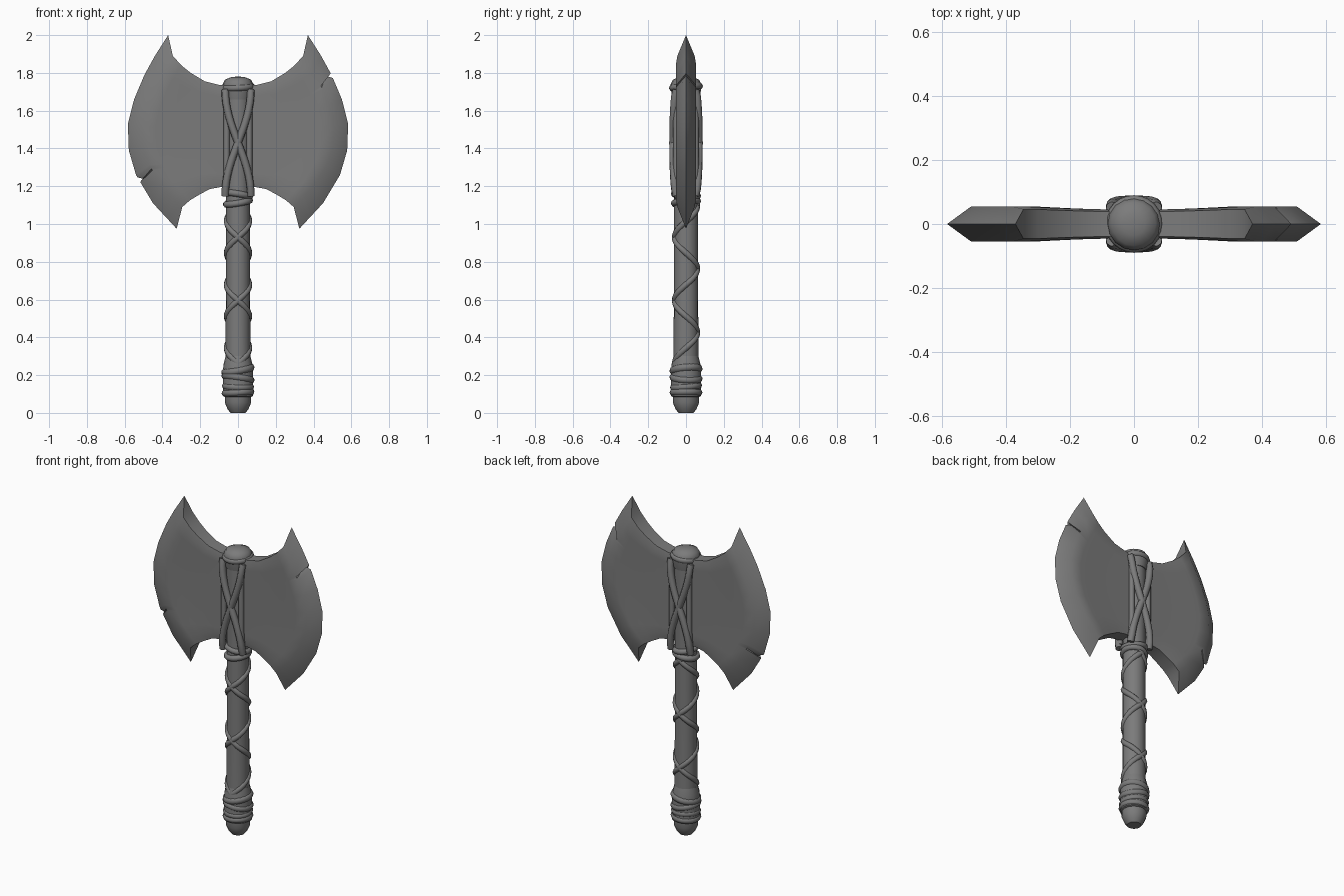
import bpy, bmesh, math
from mathutils import Vector

cube = bpy.data.objects.get("Cube")
if cube:
    bpy.data.objects.remove(cube, do_unlink=True)

GREY = (0.2, 0.2, 0.2, 1)
mat = bpy.data.materials.new("dark_grey")
mat.use_nodes = True
mat.diffuse_color = GREY
bsdf = mat.node_tree.nodes["Principled BSDF"]
bsdf.inputs["Base Color"].default_value = GREY
bsdf.inputs["Roughness"].default_value = 0.7


def finish(obj, angle=40):
    obj.data.materials.clear()
    obj.data.materials.append(mat)
    bpy.ops.object.select_all(action='DESELECT')
    obj.select_set(True)
    bpy.context.view_layer.objects.active = obj
    if obj.type == 'CURVE':
        bpy.ops.object.convert(target='MESH')
    bpy.ops.object.shade_smooth_by_angle(angle=math.radians(angle))
    return bpy.context.object


def mesh_object(name, bm, angle=40):
    bmesh.ops.remove_doubles(bm, verts=bm.verts, dist=0.0005)
    bmesh.ops.recalc_face_normals(bm, faces=bm.faces)
    me = bpy.data.meshes.new(name)
    bm.to_mesh(me)
    bm.free()
    obj = bpy.data.objects.new(name, me)
    bpy.context.collection.objects.link(obj)
    return finish(obj, angle)


def lathe(name, profile, sides=16):
    bm = bmesh.new()
    rings = [[bm.verts.new((r * math.cos(2 * math.pi * i / sides),
                            r * math.sin(2 * math.pi * i / sides), z))
              for i in range(sides)] for r, z in profile]
    for a, b in zip(rings, rings[1:]):
        for i in range(sides):
            j = (i + 1) % sides
            bm.faces.new((a[i], a[j], b[j], b[i]))
    bm.faces.new(rings[0])
    bm.faces.new(rings[-1])
    return mesh_object(name, bm)


def strap(name, points, width=0.018, closed=False):
    cu = bpy.data.curves.new(name, 'CURVE')
    cu.dimensions = '3D'
    cu.bevel_depth = width
    cu.bevel_resolution = 2
    cu.use_fill_caps = True
    sp = cu.splines.new('POLY')
    sp.points.add(len(points) - 1)
    for p, co in zip(sp.points, points):
        p.co = (*co, 1)
    sp.use_cyclic_u = closed
    obj = bpy.data.objects.new(name, cu)
    bpy.context.collection.objects.link(obj)
    return finish(obj, 60)


def ring(name, z, radius, width, tilt=0.0, turn=0.0):
    pts = []
    for i in range(24):
        a = 2 * math.pi * i / 24
        pts.append((radius * math.cos(a), radius * math.sin(a),
                    z + tilt * math.cos(a - turn)))
    return strap(name, pts, width, True)


def interp(nodes, t):
    for (t0, p0), (t1, p1) in zip(nodes, nodes[1:]):
        if t <= t1 + 1e-9:
            return p0.lerp(p1, (t - t0) / (t1 - t0))
    return nodes[-1][1]


# Blade outline: upper edge, lower edge and cutting edge
US = [0, 0.2, 0.4, 0.55, 0.68, 0.8, 1]
THICK = [0.045, 0.046, 0.048, 0.051, 0.054, 0.054, 0]
TOP = [(.03, 1.735), (.095, 1.735), (.175, 1.755), (.25, 1.80),
       (.30, 1.84), (.345, 1.89), (.37, 2.0)]
LOW = [(.03, 1.2), (.095, 1.195), (.15, 1.185), (.205, 1.155),
       (.255, 1.125), (.295, 1.09), (.325, .975)]
EDGE = [(.325, .975), (.45, 1.11), (.54, 1.26), (.578, 1.39), (.583, 1.53),
        (.55, 1.66), (.495, 1.79), (.44, 1.89), (.37, 2.0)]


def blade(name, side, notch_z):
    edge = [((z - .975) / 1.025, Vector((x, z))) for x, z in EDGE]
    nv = (notch_z - .975) / 1.025
    vs = sorted([t for t, _ in edge if abs(t - nv) > 0.02]
                + [nv - .012, nv, nv + .012, .06, .94])
    top = [Vector(p) for p in TOP]
    low = [Vector(p) for p in LOW]
    bm = bmesh.new()
    grids = {}
    for s in (-1, 1):
        rows = []
        for v in vs:
            row = []
            for k, u in enumerate(US):
                p = (low[k].lerp(top[k], v)
                     + low[0].lerp(top[0], v).lerp(interp(edge, v), u)
                     - low[0].lerp(top[0], v).lerp(low[-1].lerp(top[-1], v), u))
                if u == 1 and v == nv:
                    p.x -= 0.035
                y = THICK[k] * (0.85 if v in (vs[0], vs[-1]) else 1)
                row.append(bm.verts.new((side * p.x, s * y, p.y)))
            rows.append(row)
        grids[s] = rows
        for a, b in zip(rows, rows[1:]):
            for k in range(len(US) - 1):
                bm.faces.new((a[k], a[k + 1], b[k + 1], b[k]))
    # Upper and lower rims, and the hidden inner end
    f, g = grids[-1], grids[1]
    for r in (0, -1):
        for k in range(len(US) - 1):
            bm.faces.new((f[r][k], f[r][k + 1], g[r][k + 1], g[r][k]))
    for r in range(len(vs) - 1):
        bm.faces.new((f[r][0], f[r + 1][0], g[r + 1][0], g[r][0]))
    return mesh_object(name, bm, 45)


blade("left_blade", 1, 1.785)
blade("right_blade", -1, 1.235)

# Shaft with rounded pommel and domed cap
lathe("shaft", [(.04, 0), (.055, .02), (.07, .055), (.07, .1), (.066, .25),
                (.064, .7), (.064, 1.2), (.066, 1.7)])
lathe("cap", [(.07, 1.66), (.08, 1.71), (.082, 1.74), (.068, 1.765),
              (.035, 1.778), (.01, 1.78)])

# Grip binding near the pommel
lathe("grip_band", [(.07, .085), (.08, .09), (.08, .22), (.076, .26), (.066, .3)])
for i, (z, r, w, tilt, turn) in enumerate([
        (.108, .068, .019, .004, 0), (.14, .066, .019, .006, 2),
        (.185, .068, .02, .012, 3.5), (.228, .066, .022, .014, 0.4)]):
    ring("grip_strap_%d" % (i + 1), z, r, w, tilt, turn)

# Two opposed spiral straps along the shaft, crossing at front and back
for name, d in (("spiral_strap_a", 1), ("spiral_strap_b", -1)):
    pts = []
    for i in range(61):
        z = 0.25 + 0.86 * i / 60
        a = -math.pi / 2 + d * 2 * math.pi * (z - 0.93) / 0.335
        pts.append((.059 * math.cos(a), .059 * math.sin(a), z))
    strap(name, pts, .0165)

# Collars below and above the blades
ring("lower_collar_a", 1.115, .062, .018, .012, 0.5)
ring("lower_collar_b", 1.155, .062, .018, .012, 3.6)
ring("upper_collar", 1.725, .072, .018, .006, 1)

# Crossed straps over the head, front and back
for face, s in (("front", -1), ("back", 1)):
    for tag, d in (("a", 1), ("b", -1)):
        pts = []
        for i in range(17):
            t = i / 16
            c = 2 * t - 1
            x = d * .068 * math.sin(c * math.pi / 2)
            y = s * (.05 + .019 * (1 - c * c) ** 0.5)
            pts.append((x, y, 1.15 + .56 * t))
        strap("%s_cross_strap_%s" % (face, tag), pts, .02)
    # Side straps beside the blade roots
    for tag, d in (("left", 1), ("right", -1)):
        strap("%s_%s_root_strap" % (face, tag),
              [(d * .066, s * .045, 1.17), (d * .06, s * .052, 1.3),
               (d * .06, s * .052, 1.6), (d * .066, s * .045, 1.71)], .016)
